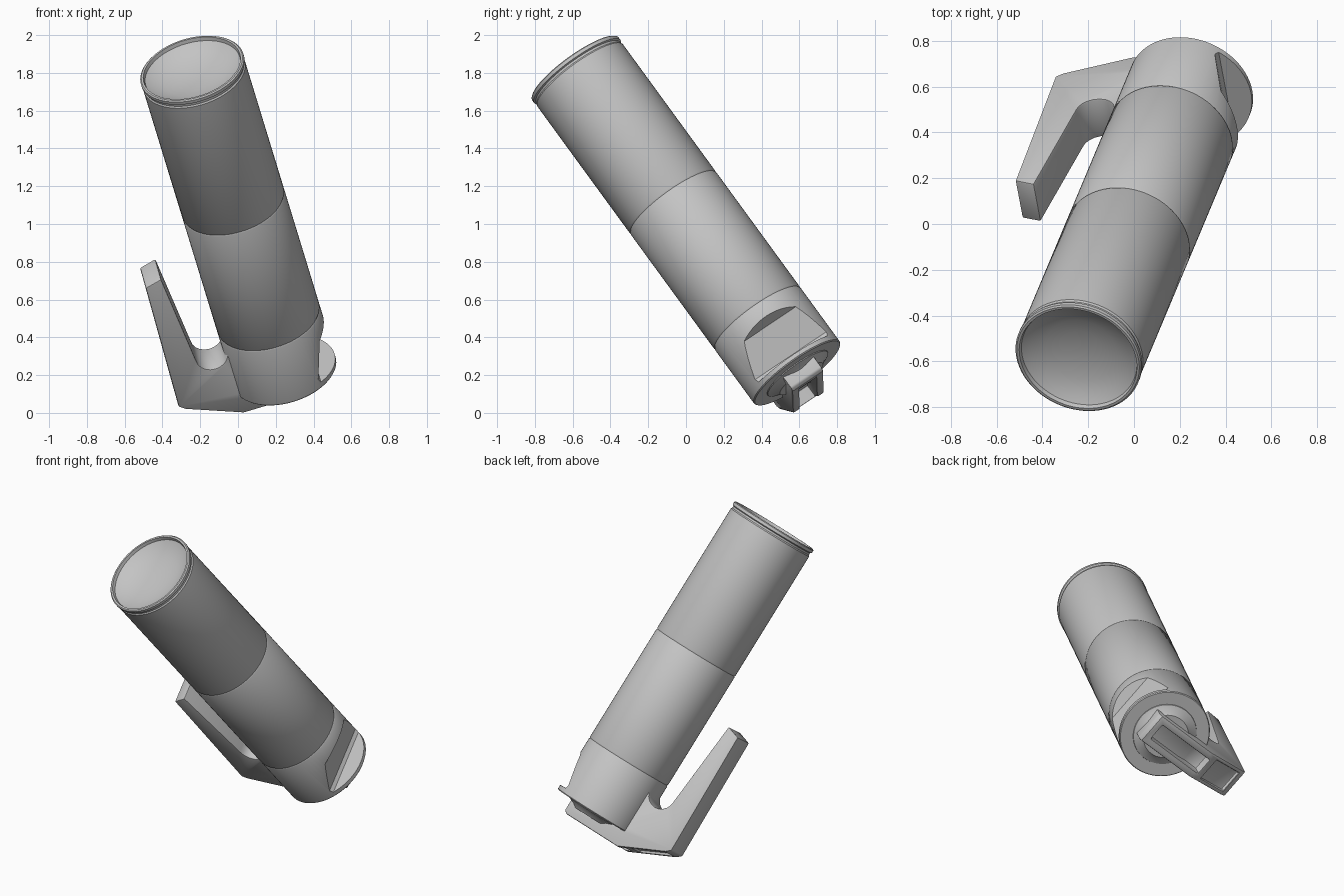
import bpy, bmesh, math
from mathutils import Matrix, Vector

if "Cube" in bpy.data.objects:
    bpy.data.objects.remove(bpy.data.objects["Cube"])

# Local frame: x = sideways towards the hook, y = hook thickness, z = tube axis
n = Vector((-0.24, -0.572, 0.784)).normalized()
u = Vector((-0.957, 0.01, -0.285))
u = (u - n * u.dot(n)).normalized()
v = n.cross(u)
FRAME = Matrix((u, v, n)).transposed().to_4x4()
FRAME.translation = Vector((0.25, 0.59, 0.21))

grey = bpy.data.materials.new("plain_grey")
grey.diffuse_color = (0.55, 0.55, 0.55, 1)
grey.use_nodes = True
grey.node_tree.nodes["Principled BSDF"].inputs["Base Color"].default_value = grey.diffuse_color


def make(name, bm):
    bmesh.ops.recalc_face_normals(bm, faces=bm.faces)
    me = bpy.data.meshes.new(name)
    bm.to_mesh(me)
    bm.free()
    me.transform(FRAME)
    me.materials.append(grey)
    ob = bpy.data.objects.new(name, me)
    bpy.context.collection.objects.link(ob)
    return ob


def lathe(name, profile, seg=72):
    """Spin (radius, height) points around the tube axis; radius 0 makes a pole."""
    bm = bmesh.new()
    rings = []
    for r, z in profile:
        if r == 0:
            rings.append([bm.verts.new((0, 0, z))] * seg)
        else:
            rings.append([bm.verts.new((r * math.cos(a), r * math.sin(a), z))
                          for a in (2 * math.pi * i / seg for i in range(seg))])
    for a, b in zip(rings, rings[1:]):
        for i in range(seg):
            j = (i + 1) % seg
            quad = list(dict.fromkeys((a[i], a[j], b[j], b[i])))
            bm.faces.new(quad)
    return make(name, bm)


def prism(name, pts, half):
    """Extrude a side outline (x, z) to both sides of the middle plane."""
    bm = bmesh.new()
    lo = [bm.verts.new((x, -half, z)) for x, z in pts]
    hi = [bm.verts.new((x, half, z)) for x, z in pts]
    bm.faces.new(lo)
    bm.faces.new(hi[::-1])
    for i in range(len(pts)):
        j = (i + 1) % len(pts)
        bm.faces.new((lo[i], lo[j], hi[j], hi[i]))
    return make(name, bm)


def apply(ob, mod):
    bpy.ops.object.select_all(action='DESELECT')
    bpy.context.view_layer.objects.active = ob
    ob.select_set(True)
    bpy.ops.object.modifier_apply(modifier=mod.name)


def cut(ob, cutter):
    mod = ob.modifiers.new("cut", 'BOOLEAN')
    mod.operation = 'DIFFERENCE'
    mod.solver = 'EXACT'
    mod.object = cutter
    apply(ob, mod)
    bpy.data.objects.remove(cutter)


def smooth(ob, deg=30):
    bpy.ops.object.select_all(action='DESELECT')
    bpy.context.view_layer.objects.active = ob
    ob.select_set(True)
    bpy.ops.object.shade_smooth_by_angle(angle=math.radians(deg))


R, L = 0.28, 2.06


def groove(z):
    return [(R, z - 0.008), (R - 0.004, z), (R, z + 0.008)]


# Tube: flat foot, two faint seams, lip and shallow dished top
tube = lathe("tube", [(0, 0), (R - 0.005, 0), (R, 0.006)] + groove(0.37) + groove(1.15) + [
    (R, L - 0.05), (R - 0.006, L - 0.042), (R - 0.006, L - 0.03), (R + 0.003, L - 0.024),
    (R + 0.003, L - 0.006), (R - 0.004, L), (R - 0.015, L), (R - 0.02, L - 0.02),
    (0.22, L - 0.045), (0.16, L - 0.065), (0.09, L - 0.08), (0, L - 0.085)])

# Thumb notch on the side away from the hook
cut(tube, prism("notch_cutter", [(-0.4, 0.3), (-0.29, 0.29), (-0.225, 0.25),
                                 (-0.16, 0.06), (-0.17, 0.035), (-0.4, 0.02)], 0.3))
smooth(tube)

# Hook: base block under the tube, sloped heel and long arm with a rounded throat
cx, cz, r = 0.345, 0.31, 0.085
throat = [(cx + r * math.cos(a), cz + r * math.sin(a))
          for a in (-math.pi * i / 10 for i in range(10))]
hook = prism("hook", [(-0.15, 0.03), (-0.15, -0.085), (-0.13, -0.10), (0.27, -0.10),
                      (0.56, 0.03), (0.59, 0.055), (0.573, 0.853), (0.482, 0.879)]
             + throat + [(0.25, 0.30), (0.2, 0.30), (0.2, 0.03)], 0.1)

# Long slot in the underside and a shallow recess in the heel
cut(hook, prism("slot_cutter", [(-0.09, -0.3), (-0.09, -0.04), (0.15, -0.04),
                                (0.2, -0.01), (0.3, -0.01), (0.3, -0.3)], 0.055))
cut(hook, prism("heel_cutter", [(0.34, -0.05), (0.54, 0.043), (0.6, -0.1), (0.4, -0.2)], 0.075))
bev = hook.modifiers.new("bevel", 'BEVEL')
bev.width = 0.008
bev.segments = 2
bev.limit_method = 'ANGLE'
bev.angle_limit = math.radians(40)
apply(hook, bev)
smooth(hook)

# Sloped collar where the hook base meets the tube foot
collar = lathe("base_collar", [(0, 0.01), (0.2, 0.01), (0.195, -0.005), (0.16, -0.02),
                               (0.14, -0.038), (0, -0.038)], 48)
smooth(collar)
